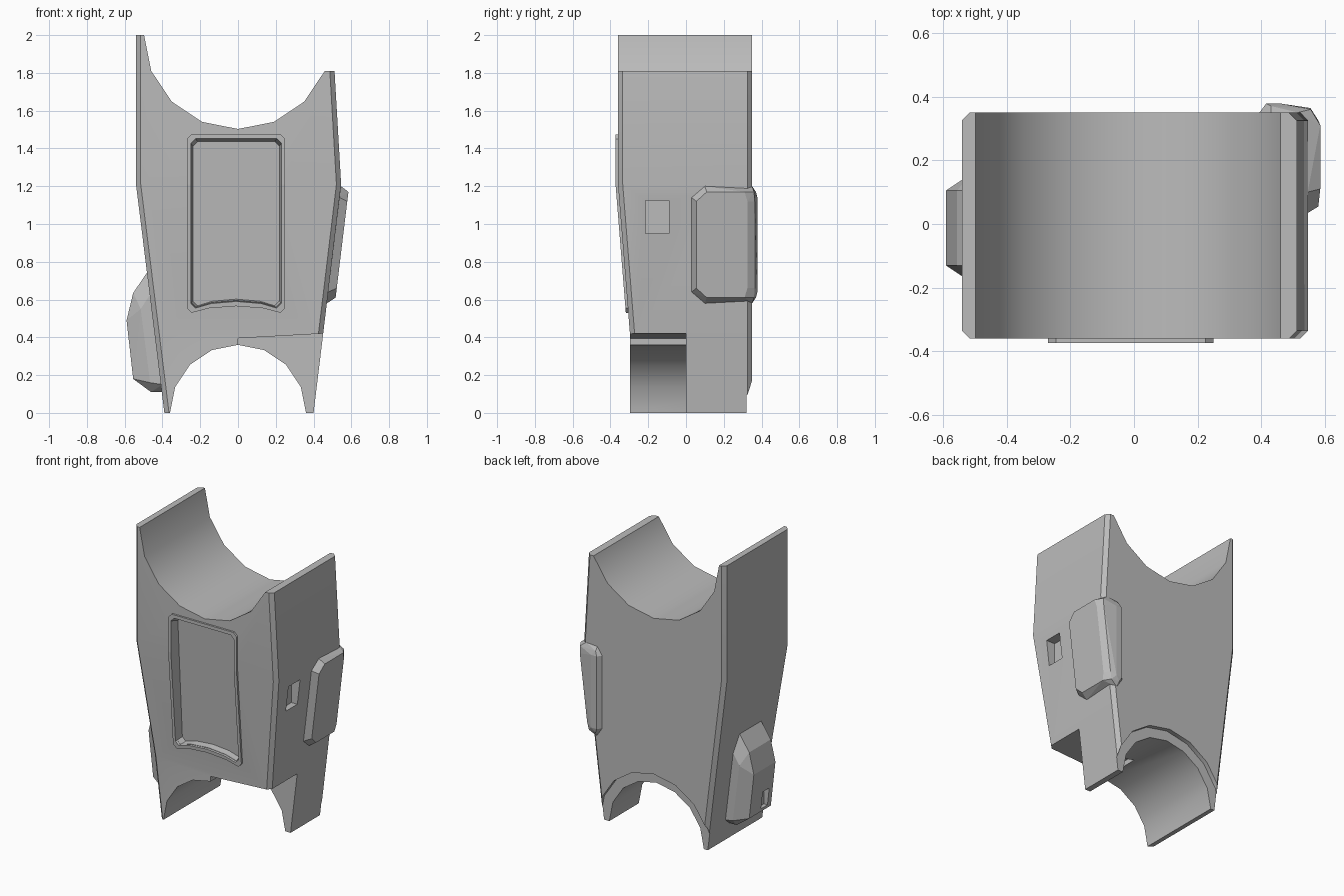
import bpy, bmesh
from math import radians
from mathutils import Matrix

cube = bpy.data.objects.get("Cube")
if cube:
    bpy.data.objects.remove(cube, do_unlink=True)

grey = bpy.data.materials.new("plain_grey")
grey.use_nodes = True
grey.diffuse_color = (0.5, 0.5, 0.5, 1)
grey.node_tree.nodes["Principled BSDF"].inputs["Base Color"].default_value = (0.5, 0.5, 0.5, 1)


def finish(name, bm):
    bmesh.ops.recalc_face_normals(bm, faces=bm.faces)
    mesh = bpy.data.meshes.new(name)
    bm.to_mesh(mesh)
    bm.free()
    mesh.materials.append(grey)
    obj = bpy.data.objects.new(name, mesh)
    bpy.context.collection.objects.link(obj)
    return obj


def loft(name, loops, closed_ring=False):
    """Bridge equal loops of points; cap the ends or join last to first."""
    bm = bmesh.new()
    rings = [[bm.verts.new(p) for p in loop] for loop in loops]
    pairs = list(zip(rings, rings[1:]))
    if closed_ring:
        pairs.append((rings[-1], rings[0]))
    else:
        bm.faces.new(rings[0])
        bm.faces.new(rings[-1])
    for a, b in pairs:
        for i in range(len(a)):
            j = (i + 1) % len(a)
            bm.faces.new((a[i], a[j], b[j], b[i]))
    return finish(name, bm)


def hull(name, points):
    bm = bmesh.new()
    for p in points:
        bm.verts.new(p)
    result = bmesh.ops.convex_hull(bm, input=bm.verts)
    loose = set(result["geom_interior"] + result["geom_unused"])
    bmesh.ops.delete(bm, geom=[v for v in loose if isinstance(v, bmesh.types.BMVert)], context="VERTS")
    bmesh.ops.dissolve_limit(bm, angle_limit=radians(1), verts=bm.verts, edges=bm.edges)
    return finish(name, bm)


def box(name, x, y, z):
    return hull(name, [(a, b, c) for a in x for b in y for c in z])


def cylinder(name, radius, y0, y1, z):
    bm = bmesh.new()
    place = Matrix.Translation((0, (y0 + y1) / 2, z)) @ Matrix.Rotation(radians(90), 4, "X")
    bmesh.ops.create_cone(bm, cap_ends=True, segments=16, radius1=radius,
                          radius2=radius, depth=y1 - y0, matrix=place)
    return finish(name, bm)


def cut(obj, cutter):
    cutter.hide_render = True
    mod = obj.modifiers.new("cut", "BOOLEAN")
    mod.operation = "DIFFERENCE"
    mod.solver = "EXACT"
    mod.object = cutter
    bpy.context.view_layer.objects.active = obj
    bpy.ops.object.modifier_apply(modifier=mod.name)
    bpy.data.objects.remove(cutter, do_unlink=True)


def front_y(z):
    """Front surface: upright above the bend, sloping back below it."""
    return -0.36 + 0.08 * max(0, 1.21 - z)


def left_x(z):
    return 0.40 + 0.121 * z


# Body: chamfered plan lofted through the height
def plan(z, x0, x1, y0, y1=0.35, c=0.025):
    return [(x0 + c, y0, z), (x1 - c, y0, z), (x1, y0 + c, z), (x1, y1 - c, z),
            (x1 - c, y1, z), (x0 + c, y1, z), (x0, y1 - c, z), (x0, y0 + c, z)]


body = loft("body_shell", [
    plan(0, -0.39, 0.40, -0.297),
    plan(0.42, -0.442, 0.451, -0.297),
    plan(1.21, -0.54, 0.546, -0.36),
    plan(2, -0.54, 0.50, -0.36)])

# Round cradle on top, arch below and shallow arch recess at the back
cut(body, cylinder("cradle_cutter", 0.497, -1, 1, 2))
cut(body, box("short_wall_cutter", (0.1, 1), (-1, 1), (1.81, 2.5)))
cut(body, cylinder("arch_cutter", 0.36, -1, 1, 0))
cut(body, cylinder("back_recess_cutter", 0.43, 0.32, 0.6, 0))

# Front quarter notch with a slightly sloping ceiling
cut(body, hull("notch_cutter", [(x, y, z) for x in (0, 1) for y in (-1, 0)
                                for z in (-1, 0.395 + 0.055 * x)]))

# Small slot in the left side
cut(body, box("slot_cutter", (0.47, 0.7), (-0.215, -0.09), (0.95, 1.125)))


# Window outline: chamfered corners and an arched sill
def window(half, top, sill, depth):
    c, mid = 0.025, -0.01
    right = [(half - c, top), (half, top - c), (half, 1.21), (half, sill + c), (half - c, sill),
             (half * 0.55, sill + 0.024)]
    outline = right + [(0, sill + 0.035)] + [(-x, z) for x, z in reversed(right)]
    return [(mid + x, depth(z), z) for x, z in outline]


def floor_y(z):
    return -0.315 + 0.06 * (1.44 - z)


cut(body, loft("window_cutter", [
    window(0.238, 1.45, 0.56, lambda z: floor_y(z) - 0.3),
    window(0.238, 1.45, 0.56, floor_y)]))

# Raised frame lining the window
loft("window_frame", [
    window(0.26, 1.475, 0.53, lambda z: front_y(z) + 0.005),
    window(0.26, 1.475, 0.53, lambda z: front_y(z) - 0.013),
    window(0.24, 1.452, 0.555, lambda z: front_y(z) - 0.013),
    window(0.228, 1.436, 0.568, lambda z: floor_y(z) + 0.004),
    window(0.25, 1.46, 0.545, lambda z: floor_y(z) + 0.004)], closed_ring=True)

# Bevelled plate wrapping the back corner of the left side
points = []
for z in (0.64, 1.14):
    points += [(left_x(z), 0.03, z), (0.39, 0.345, z), (0.415, 0.378, z), (0.46, 0.378, z)]
for z in (0.58, 1.2):
    points += [(left_x(z), 0.10, z), (0.43, 0.345, z), (left_x(z) - 0.03, 0.35, z)]
for z in (0.66, 1.12):
    x = left_x(z) + 0.043
    points += [(x, 0.055, z), (x, 0.325, z), (x - 0.025, 0.364, z)]
for z in (0.61, 1.17):
    x = left_x(z) + 0.043
    points += [(x, 0.11, z), (x, 0.31, z), (x - 0.03, 0.36, z), (0.43, 0.37, z)]
hull("corner_plate", points)

# Faceted pod low on the right side
ridge = [(-0.46, 0.745), (-0.48, 0.745), (-0.555, 0.635), (-0.59, 0.49),
         (-0.555, 0.18), (-0.46, 0.11), (-0.40, 0.11)]
skirt = [(-0.45, 0.63), (-0.47, 0.62), (-0.515, 0.55), (-0.465, 0.16), (-0.40, 0.15)]
pod = hull("side_pod", [(x, y, z) for x, z in ridge for y in (-0.13, 0.105)]
           + [(x, y, z) for x, z in skirt for y in (-0.18, 0.155)])
cut(pod, box("pod_slot_cutter", (-0.7, -0.53), (-0.09, -0.02), (0.2, 0.32)))

# Smooth the round cuts, keep all bevels crisp
bpy.ops.object.select_all(action="DESELECT")
body.select_set(True)
bpy.context.view_layer.objects.active = body
bpy.ops.object.shade_smooth_by_angle(angle=radians(26))
